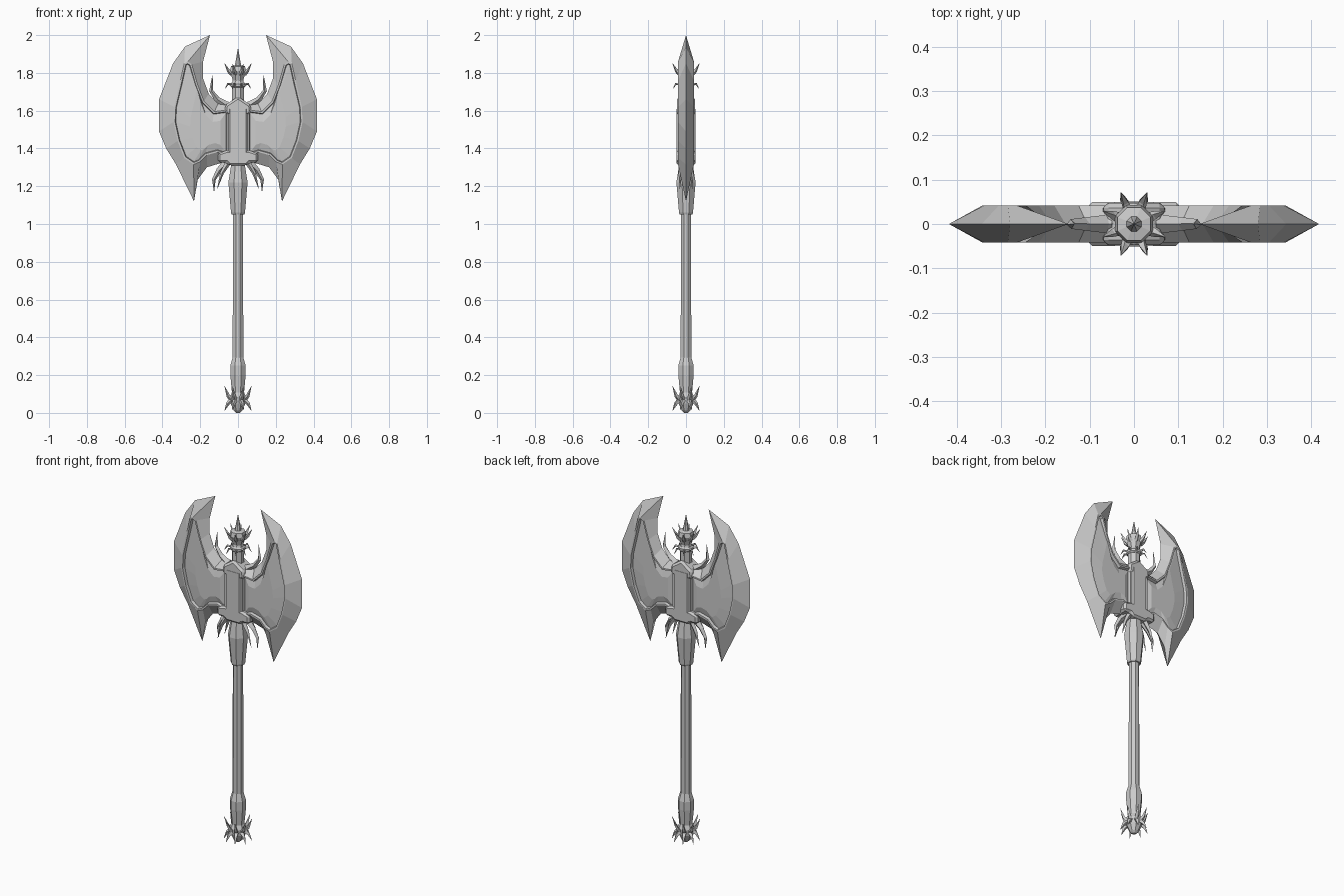
import bpy, bmesh
from math import cos, sin, pi
from mathutils import Vector

cube = bpy.data.objects.get("Cube")
if cube:
    bpy.data.objects.remove(cube)

steel = bpy.data.materials.new("grey_steel")
steel.use_nodes = True
steel.diffuse_color = (0.6, 0.6, 0.6, 1)
steel.node_tree.nodes["Principled BSDF"].inputs["Base Color"].default_value = (0.6, 0.6, 0.6, 1)


def finish(name, bm, mirror=False):
    bmesh.ops.recalc_face_normals(bm, faces=bm.faces[:])
    mesh = bpy.data.meshes.new(name)
    bm.to_mesh(mesh)
    bm.free()
    mesh.materials.append(steel)
    obj = bpy.data.objects.new(name, mesh)
    bpy.context.collection.objects.link(obj)
    if mirror:
        mod = obj.modifiers.new("Mirror", 'MIRROR')
        mod.use_mirror_merge = False
    return obj


def loft(bm, rings):
    """Skin closed rings of points and cap both ends."""
    loops = [[bm.verts.new(p) for p in ring] for ring in rings]
    n = len(loops[0])
    for a, b in zip(loops, loops[1:]):
        for i in range(n):
            j = (i + 1) % n
            bm.faces.new((a[i], a[j], b[j], b[i]))
    bm.faces.new(loops[0])
    bm.faces.new(loops[-1])


def lathe(name, profile, sides=8):
    bm = bmesh.new()
    turns = [2 * pi * (i + 0.5) / sides for i in range(sides)]
    loft(bm, [[(r * cos(t), r * sin(t), z) for t in turns] for r, z in profile])
    return finish(name, bm)


def spike(bm, path, radii, sides=4):
    """Tapering tube along a path of points."""
    path = [Vector(p) for p in path]
    rings = []
    for i, (p, r) in enumerate(zip(path, radii)):
        d = path[min(i + 1, len(path) - 1)] - path[max(i - 1, 0)]
        u = d.cross(Vector((0.1, 1, 0.05))).normalized()
        v = d.cross(u).normalized()
        rings.append([p + r * (cos(2 * pi * k / sides) * u + sin(2 * pi * k / sides) * v)
                      for k in range(sides)])
    loft(bm, rings)


def spike_ring(name, base, mid, tip, width, count=8):
    """Ring of bent spikes; base, mid and tip are (radius, height)."""
    bm = bmesh.new()
    for k in range(count):
        t = 2 * pi * (k + 0.5) / count
        spike(bm, [(r * cos(t), r * sin(t), z) for r, z in (base, mid, tip)],
              (width, width * 0.7, 0.0006))
    return finish(name, bm)


def prism(name, half, depth, bevel):
    """Symmetric front outline, given for +x from top to bottom, with chamfered edges."""
    outline = half + [(-x, z) for x, z in reversed(half) if x > 0]
    bm = bmesh.new()
    loft(bm, [[(x, y, z) for x, z in outline] for y in (-depth, depth)])
    obj = finish(name, bm)
    mod = obj.modifiers.new("Bevel", 'BEVEL')
    mod.width = bevel
    mod.segments = 1
    return obj


# Blades: sharp outline at y = 0, raised rim, sunken panel with a swollen middle
edge = [(.05, 1.65), (.106, 1.635), (.155, 1.69), (.185, 1.77), (.185, 1.86),
        (.148, 2.0), (.28, 1.94), (.344, 1.85), (.418, 1.66), (.418, 1.49),
        (.38, 1.4), (.328, 1.315), (.233, 1.12), (.213, 1.235), (.165, 1.3),
        (.1, 1.32), (.05, 1.33)]
rim = [(.05, 1.605), (.125, 1.595), (.18, 1.65), (.215, 1.74), (.245, 1.845),
       (.265, 1.86), (.285, 1.85), (.305, 1.76), (.338, 1.62), (.342, 1.54),
       (.32, 1.44), (.285, 1.35), (.235, 1.315), (.2, 1.33), (.165, 1.365),
       (.11, 1.38), (.05, 1.36)]
bm = bmesh.new()
outer = [bm.verts.new((x, 0, z)) for x, z in edge]
panels = []
for side in (-1, 1):
    inner = [bm.verts.new((x, side * 0.042, z)) for x, z in rim]
    for i in range(len(edge)):
        j = (i + 1) % len(edge)
        bm.faces.new((outer[i], outer[j], inner[j], inner[i]))
    panels.append(bm.faces.new(inner))
bmesh.ops.recalc_face_normals(bm, faces=bm.faces[:])
bmesh.ops.inset_individual(bm, faces=panels, thickness=0.009, use_even_offset=True)
bmesh.ops.inset_individual(bm, faces=panels, thickness=0.004, depth=-0.016, use_even_offset=True)
swell = bmesh.ops.extrude_discrete_faces(bm, faces=panels)["faces"]
for face in swell:
    side = 1 if face.calc_center_median().y > 0 else -1
    for v in face.verts:
        v.co = v.co.lerp(Vector((0.14, v.co.y, 1.48)), 0.4)
        v.co.y = side * 0.036
bmesh.ops.triangulate(bm, faces=[f for f in bm.faces if len(f.verts) > 4])
finish("blades", bm, mirror=True)

# Hub between the blades
bm = bmesh.new()
plan = [(.06, -.03), (.06, .03), (.042, .05), (-.042, .05),
        (-.06, .03), (-.06, -.03), (-.042, -.05), (.042, -.05)]
loft(bm, [[(x, y, z) for x, y in plan] for z in (1.36, 1.61)])
finish("hub_core", bm)
prism("hub_top_collar", [(0, 1.675), (.068, 1.63), (.072, 1.585), (.05, 1.575)], 0.048, 0.012)
prism("hub_bottom_collar", [(.06, 1.39), (.105, 1.375), (.105, 1.325), (.06, 1.325),
                            (.045, 1.31)], 0.05, 0.012)

# Curved horns above and below the hub
bm = bmesh.new()
spike(bm, [(.05, 0, 1.62), (.11, 0, 1.66), (.142, 0, 1.705), (.135, 0, 1.79)],
      (.022, .015, .011, .0006))
spike(bm, [(.055, 0, 1.33), (.1, 0, 1.285), (.128, 0, 1.235), (.127, 0, 1.17)],
      (.022, .015, .01, .0006))
for y in (-0.025, 0.025):
    spike(bm, [(.05, y, 1.33), (.085, y * 1.2, 1.27), (.11, y * 1.3, 1.185)],
          (.016, .01, .0006))
finish("hub_horns", bm, mirror=True)

# Shaft, socket and pommel
lathe("shaft", [(.031, .27), (.028, 1.08)])
lathe("socket", [(.036, 1.05), (.04, 1.06), (.055, 1.22), (.038, 1.32), (.038, 1.36)])
lathe("pommel_grip", [(.03, .295), (.044, .25), (.044, .2), (.034, .1)])
lathe("pommel_ball", [(.032, .115), (.046, .085), (.042, .05), (.024, .012), (.01, 0)])
spike_ring("pommel_upper_spikes", (.034, .07), (.056, .09), (.077, .142), .014)
spike_ring("pommel_lower_spikes", (.034, .07), (.058, .05), (.077, .012), .014)

# Top finial with its crown
lathe("finial_shaft", [(.035, 1.6), (.033, 1.75), (.03, 1.76), (.046, 1.81),
                       (.04, 1.835), (.018, 1.84), (.012, 1.87), (.001, 1.93)])
lathe("finial_ring", [(.034, 1.722), (.042, 1.728), (.042, 1.742), (.034, 1.75)])
spike_ring("finial_crown", (.036, 1.795), (.054, 1.81), (.077, 1.85), .013)
spike_ring("finial_ring_spikes", (.034, 1.737), (.058, 1.742), (.075, 1.715), .008)
